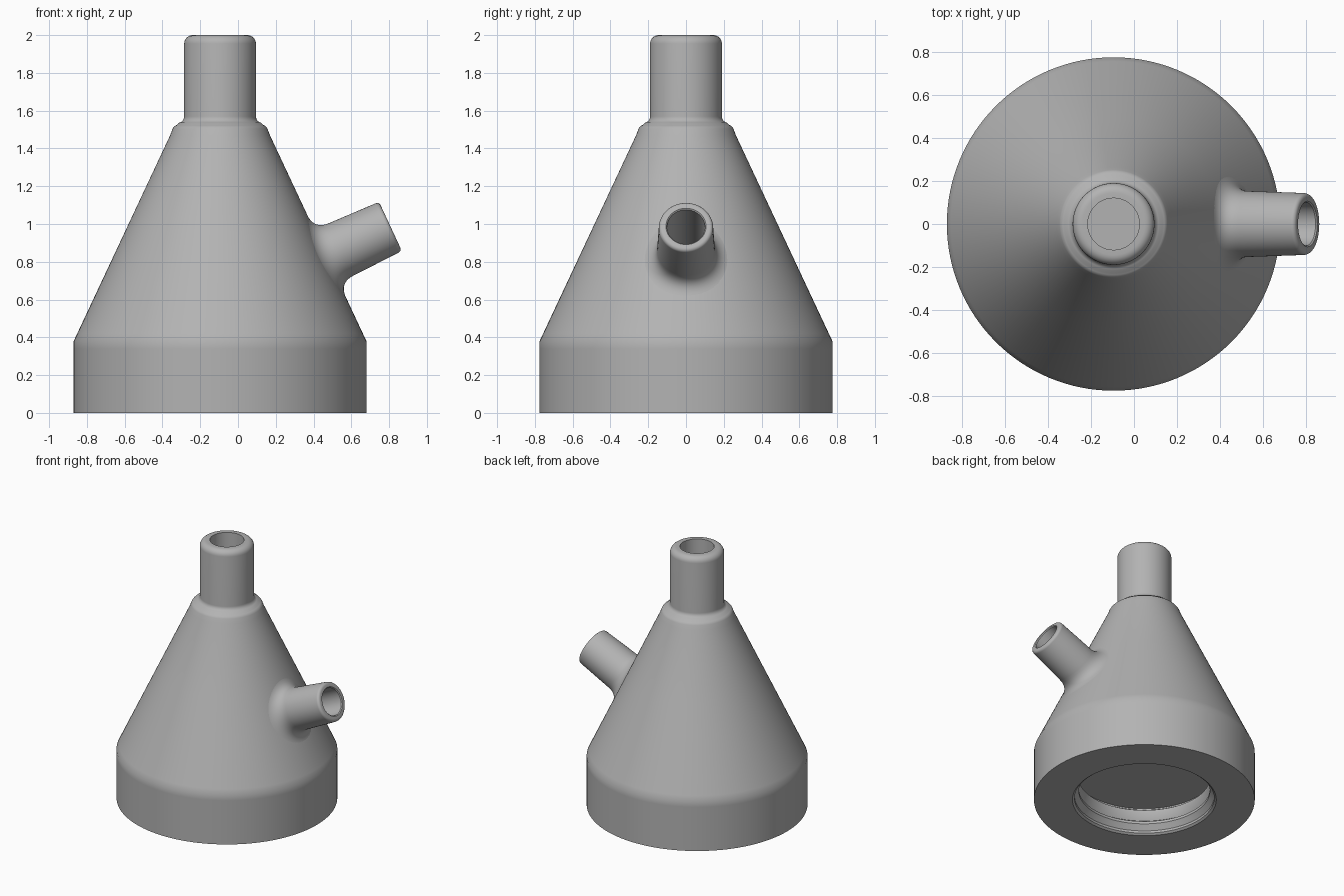
import bpy, bmesh
from math import sin, cos, pi, hypot, radians
from mathutils import Vector

if "Cube" in bpy.data.objects:
    bpy.data.objects.remove(bpy.data.objects["Cube"])

grey = bpy.data.materials.new("plain grey")
grey.use_nodes = True
grey.diffuse_color = (0.45, 0.45, 0.45, 1)
grey.node_tree.nodes["Principled BSDF"].inputs["Base Color"].default_value = grey.diffuse_color

AXIS_X = -0.095                      # body axis
TILT = radians(25)                   # spout rises at right angles to the cone
OUT = Vector((cos(TILT), 0, sin(TILT)))
SIDE = Vector((0, 1, 0))
UP = OUT.cross(SIDE)
ROOT = Vector((0.47, 0, 0.83))       # where the spout axis leaves the cone
CONE_TOP, CONE_FOOT = (0.25, 1.5), (0.775, 0.38)


def skin(name, rings, caps):
    """Join rings of points into one surface, optionally closing both ends."""
    bm = bmesh.new()
    rows = [[bm.verts.new(p) for p in ring] for ring in rings]
    n = len(rows[0])
    for a, b in zip(rows, rows[1:]):
        for i in range(n):
            j = (i + 1) % n
            bm.faces.new((a[i], a[j], b[j], b[i]))
    if caps:
        bm.faces.new(rows[0])
        bm.faces.new(rows[-1])
    bmesh.ops.recalc_face_normals(bm, faces=bm.faces)
    mesh = bpy.data.meshes.new(name)
    bm.to_mesh(mesh)
    bm.free()
    mesh.materials.append(grey)
    obj = bpy.data.objects.new(name, mesh)
    bpy.context.collection.objects.link(obj)
    return obj


def activate(obj):
    bpy.ops.object.select_all(action='DESELECT')
    obj.select_set(True)
    bpy.context.view_layer.objects.active = obj


def smooth(obj):
    activate(obj)
    bpy.ops.object.shade_smooth_by_angle(angle=radians(32))


def arc(cx, cz, r, start, end, steps=6):
    angles = [radians(start + (end - start) * k / steps) for k in range(steps + 1)]
    return [(cx + r * cos(a), cz + r * sin(a)) for a in angles]


def cone_radius(z):
    k = (CONE_TOP[1] - z) / (CONE_TOP[1] - CONE_FOOT[1])
    return CONE_TOP[0] + k * (CONE_FOOT[0] - CONE_TOP[0])


# Body: bore, rounded neck, cone, base band and threaded socket in one profile
profile = [(0.12, 0.45), (0.12, 2.0)]
profile += arc(0.145, 1.955, 0.045, 90, 0)
profile += arc(0.225, 1.57, 0.035, 180, 255)
profile += arc(0.215, 1.487, 0.04, 70, 25, 4)
profile += [(cone_radius(z), z) for z in (1.47, 1.0, 0.42)]
profile += [CONE_FOOT, (0.775, 0.34), (0.775, 0)]
profile += [(0.505, 0), (0.49, 0.012), (0.49, 0.03)]
for z in (0.03, 0.12):               # thread ridges
    profile += [(0.46, z + 0.04), (0.46, z + 0.06), (0.49, z + 0.08)]
profile += [(0.49, 0.21)]

SEG = 128
body = skin("flask_body", [
    [(AXIS_X + r * cos(2 * pi * i / SEG), r * sin(2 * pi * i / SEG), z) for i in range(SEG)]
    for r, z in profile], True)


# Spout: blended into the cone, with rounded rim and inner tube
def ring_dir(i, n):
    a = 2 * pi * i / n
    return SIDE * cos(a) + UP * sin(a)


def drop(p):
    """Slide a point along the spout direction onto the cone."""
    lo, hi = -0.25, 0.25
    for _ in range(40):
        mid = (lo + hi) / 2
        q = p + OUT * mid
        if hypot(q.x - AXIS_X, q.y) > cone_radius(q.z):
            hi = mid
        else:
            lo = mid
    return p + OUT * hi


N, FILLET, BASE_R, TIP_R, BORE, LENGTH = 64, 0.09, 0.153, 0.144, 0.1, 0.372
columns = []
for i in range(N):
    e = ring_dir(i, N)
    corner = drop(ROOT + e * BASE_R)
    low = drop(ROOT + e * (BASE_R + FILLET)) - OUT * 0.001
    high = corner + OUT * FILLET
    col = []
    for k in range(9):
        t = k / 8
        col.append(low * (1 - t) ** 2 + corner * 2 * t * (1 - t) + high * t * t)
    rim = arc(TIP_R - 0.02, LENGTH - 0.02, 0.02, 0, 90, 5)
    rim += [(BORE + 0.006, LENGTH), (BORE, LENGTH - 0.006), (BORE, -0.02)]
    col += [ROOT + e * r + OUT * s for r, s in rim]
    columns.append(col)
spout = skin("side_spout", list(zip(*columns)), False)

# Passage from the spout into the central bore
cutter = skin("passage_cutter", [
    [ROOT + ring_dir(i, N) * BORE + OUT * s for i in range(N)] for s in (-0.6, 0.3)], True)
cutter.hide_render = True
activate(body)
cut = body.modifiers.new("passage", 'BOOLEAN')
cut.operation = 'DIFFERENCE'
cut.solver = 'EXACT'
cut.object = cutter
bpy.ops.object.modifier_apply(modifier=cut.name)
bpy.data.objects.remove(cutter)

for part in (body, spout):
    smooth(part)
